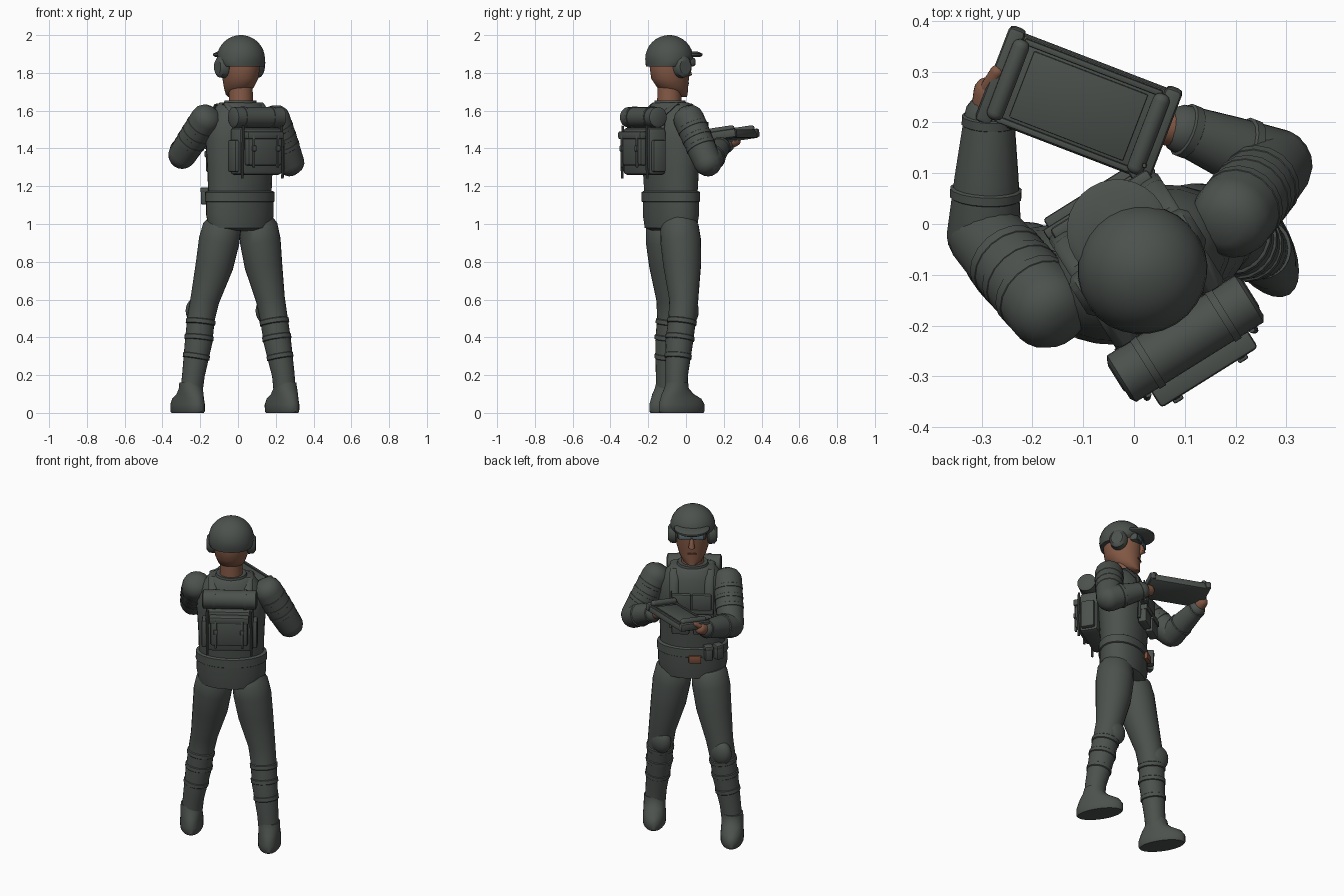
import bpy, bmesh
from math import cos, sin, pi, radians
from mathutils import Vector as V, Matrix

if "Cube" in bpy.data.objects:
    bpy.data.objects.remove(bpy.data.objects["Cube"])


def material(name, r, g, b):
    m = bpy.data.materials.new(name)
    m.use_nodes = True
    m.diffuse_color = (r, g, b, 1)
    bsdf = m.node_tree.nodes["Principled BSDF"]
    bsdf.inputs["Base Color"].default_value = (r, g, b, 1)
    bsdf.inputs["Roughness"].default_value = 0.8
    return m


CLOTH = material("grey_green", 0.072, 0.083, 0.075)
SKIN = material("skin", 0.23, 0.10, 0.06)
LENS = material("lens_blue", 0.11, 0.17, 0.2)
LEATHER = material("leather_brown", 0.2, 0.075, 0.04)
LIPS = material("lips", 0.12, 0.04, 0.03)

TURN = Matrix.Rotation(radians(32), 4, "Z")
BODY = Matrix.Translation((0.01, -0.08, 0)) @ TURN
FORWARD = TURN @ V((0, 1, 0))


def finish(name, bm, mat, matrix=Matrix()):
    bmesh.ops.recalc_face_normals(bm, faces=bm.faces)
    me = bpy.data.meshes.new(name)
    bm.to_mesh(me)
    bm.free()
    me.transform(matrix)
    me.materials.append(mat)
    ob = bpy.data.objects.new(name, me)
    bpy.context.collection.objects.link(ob)
    return ob


def loft(name, mat, rings, matrix=Matrix()):
    bm = bmesh.new()
    loops = [[bm.verts.new(p) for p in ring] for ring in rings]
    n = len(loops[0])
    for a, b in zip(loops, loops[1:]):
        for i in range(n):
            j = (i + 1) % n
            bm.faces.new((a[i], a[j], b[j], b[i]))
    bm.faces.new(loops[0])
    bm.faces.new(loops[-1])
    return finish(name, bm, mat, matrix)


def column(name, mat, rows, matrix=BODY, n=28):
    # rows: height, half width, half depth, forward shift
    return loft(name, mat, [[V((a * cos(2 * pi * i / n), s + b * sin(2 * pi * i / n), z))
                             for i in range(n)] for z, a, b, s in rows], matrix)


def tube(name, mat, pts, radii, matrix=Matrix(), ref=(1, 0, 0), flat=1, n=18):
    pts, rings = [V(p) for p in pts], []
    for k, (p, r) in enumerate(zip(pts, radii)):
        t = (pts[min(k + 1, len(pts) - 1)] - pts[max(k - 1, 0)]).normalized()
        u = (V(ref) - t * t.dot(V(ref))).normalized()
        v = t.cross(u)
        rings.append([p + u * r * cos(2 * pi * i / n) + v * r * flat * sin(2 * pi * i / n)
                      for i in range(n)])
    return loft(name, mat, rings, matrix)


def limb(name, mat, a, b, ra, rb):
    # straight tapered segment with domed ends
    a, b = V(a), V(b)
    d = (b - a).normalized()
    pts = [a + d * ra * k for k in (-0.8, -0.6, -0.3)] + [a, (a + b) / 2, b]
    pts += [b + d * rb * k for k in (0.35, 0.65, 0.85)]
    rad = [ra * 0.4, ra * 0.75, ra * 0.95, ra, (ra + rb) * 0.51, rb, rb * 0.93, rb * 0.72, rb * 0.35]
    return tube(name, mat, pts, rad, ref=(0.3, 0.9, 0.2))


def cuff(name, a, b, f, r, half=0.012):
    a, b = V(a), V(b)
    d, c = (b - a).normalized(), a.lerp(b, f)
    tube(name, CLOTH, [c - d * half, c - d * half * 0.7, c + d * half * 0.7, c + d * half],
         [r - 0.006, r, r, r - 0.006], ref=(0.3, 0.9, 0.2))


def box(name, mat, loc, size, matrix=BODY, bevel=0.008, rot=0):
    bm = bmesh.new()
    bmesh.ops.create_cube(bm, size=1)
    bmesh.ops.scale(bm, vec=size, verts=bm.verts)
    if bevel:
        bmesh.ops.bevel(bm, geom=bm.edges[:], offset=bevel, segments=2, affect="EDGES", profile=0.5)
    return finish(name, bm, mat, matrix @ Matrix.Translation(loc) @ Matrix.Rotation(rot, 4, "Z"))


def ball(name, mat, loc, size, matrix=BODY):
    bm = bmesh.new()
    bmesh.ops.create_uvsphere(bm, u_segments=20, v_segments=12, radius=1)
    bmesh.ops.scale(bm, vec=size, verts=bm.verts)
    return finish(name, bm, mat, matrix @ Matrix.Translation(loc))


# torso, belt and neck
column("torso", CLOTH, [(0.965, .13, .085, 0), (0.98, .182, .118, 0), (1.05, .196, .127, 0),
       (1.165, .194, .128, 0), (1.17, .183, .122, 0), (1.3, .187, .132, 0), (1.44, .196, .14, 0),
       (1.53, .188, .132, 0), (1.59, .16, .115, 0), (1.635, .125, .095, 0), (1.642, .115, .085, 0)])
column("belt", CLOTH, [(1.115, .194, .126, 0), (1.12, .201, .134, 0), (1.168, .2, .134, 0), (1.174, .19, .126, 0)])
column("neck", SKIN, [(1.6, .066, .066, -.01), (1.74, .062, .062, -.01)])
column("collar", CLOTH, [(1.61, .1, .085, -.005), (1.655, .085, .08, -.005), (1.655, .07, .068, -.005)])

# head and face
column("head", SKIN, [(1.672, .025, .025, .07), (1.685, .052, .05, .045), (1.72, .076, .083, .012),
       (1.77, .092, .103, -.005), (1.83, .1, .11, -.006), (1.9, .1, .108, -.006)])
tube("nose", SKIN, [(0, .092, 1.85), (0, .108, 1.82), (0, .112, 1.795), (0, .095, 1.785)],
     [.009, .013, .018, .01], BODY, n=10)
box("mouth", LIPS, (0, .09, 1.745), (.05, .018, .012), bevel=.004)

# helmet with brim, goggles and ear cups
column("helmet", CLOTH, [(1.835, .115, .09, -.04), (1.85, .126, .107, -.026), (1.875, .128, .126, -.012)]
       + [(1.875 + .125 * sin(k * pi / 16), .128 * cos(k * pi / 16), .128 * cos(k * pi / 16), -.01)
          for k in range(1, 8)] + [(2.0, .008, .008, -.01)])
column("helmet_brim", CLOTH, [(1.885, .09, .09, .08), (1.892, .1, .1, .08), (1.902, .1, .1, .08), (1.912, .085, .085, .07)])
box("goggle_frame", CLOTH, (0, .084, 1.858), (.165, .05, .05), bevel=.016)
for s in (-1, 1):
    box("goggle_lens", LENS, (s * .038, .108, 1.857), (.062, .009, .03), bevel=.003)
    tube("ear_cup", CLOTH, [(s * x, .005, 1.832) for x in (.085, .095, .125, .138)],
         [.05, .06, .056, .04], BODY, ref=(0, 0, 1), flat=.85)

# legs, knee guards, bands and boots
LEGS = {
    "right": [(.1, -.04, 1.005), (.108, -.035, .985), (.118, -.028, .91), (.135, -.02, .78), (.172, -.012, .6),
              (.19, -.02, .5), (.208, -.035, .38), (.24, -.05, .2), (.25, -.05, .08)],
    "left": [(-.08, -.11, 1.005), (-.084, -.11, .985), (-.1, -.105, .91), (-.125, -.095, .78), (-.175, -.08, .6),
             (-.196, -.08, .5), (-.208, -.09, .38), (-.236, -.1, .2), (-.25, -.1, .08)]}
for side, path in LEGS.items():
    tube(side + "_leg", CLOTH, path, [.09, .102, .108, .1, .077, .073, .073, .06, .058], ref=TURN @ V((1, 0, 0)), n=24)
    knee = V(path[4]).lerp(V(path[5]), .6) + FORWARD * .045
    ball(side + "_knee_guard", CLOTH, knee, (.066, .046, .075), Matrix())
    for a, b, f, r in ((5, 6, .15, .079), (5, 6, .85, .078), (6, 7, .45, .072)):
        cuff(side + "_leg_band", path[a], path[b], f, r, .015)
    foot = V((path[-1][0], path[-1][1], 0)) + FORWARD * .032
    column(side + "_boot", CLOTH, [(0, .06, .13, 0), (.008, .065, .137, 0), (.045, .066, .137, 0), (.075, .063, .122, -.005),
           (.1, .062, .092, -.025), (.13, .062, .066, -.032), (.16, .06, .06, -.03)], Matrix.Translation(foot) @ TURN)

# arms: shoulder, elbow, wrist, hand
ARMS = {"right": [(.195, .015, 1.555), (.278, .115, 1.325), (.1, .185, 1.41), (.05, .19, 1.428)],
        "left": [(-.17, -.165, 1.555), (-.295, -.02, 1.365), (-.285, .21, 1.425), (-.283, .26, 1.445)]}
for side, (sh, el, wr, hand) in ARMS.items():
    limb(side + "_upper_arm", CLOTH, sh, el, .082, .074)
    limb(side + "_forearm", CLOTH, el, wr, .074, .05)
    limb(side + "_hand", SKIN, wr, hand, .036, .033)
    for f in (.2, .42, .62):
        cuff(side + "_sleeve_band", sh, el, f, .084 - .006 * f, .014)
    cuff(side + "_sleeve_cuff", el, wr, .35, .071)
    cuff(side + "_wrist_cuff", el, wr, .97, .054)
limb("left_thumb", SKIN, (-.288, .265, 1.46), (-.27, .3, 1.485), .016, .013)

# handheld tablet with end grips and raised rim
PAD = Matrix.Translation((-.108, .235, 1.462)) @ Matrix.Rotation(radians(-21), 4, "Z") @ Matrix.Rotation(radians(8), 4, "X")
box("tablet_body", CLOTH, (0, 0, 0), (.35, .185, .036), PAD)
box("tablet_screen", CLOTH, (0, 0, .02), (.24, .14, .008), PAD, .002)
for s in (-1, 1):
    box("tablet_rim", CLOTH, (0, s * .082, .02), (.29, .012, .012), PAD, .003)
    box("tablet_end", CLOTH, (s * .165, 0, .008), (.035, .2, .045), PAD, .01)
    limb("tablet_grip", CLOTH, PAD @ V((s * .148, -.07, .034)), PAD @ V((s * .148, .07, .034)), .017, .017)

# backpack with pocket, lid, bed roll, frame and straps
box("backpack", CLOTH, (0, -.165, 1.385), (.27, .11, .25), bevel=.02)
box("pack_pocket", CLOTH, (0, -.23, 1.395), (.21, .05, .17), bevel=.012)
box("pocket_lid", CLOTH, (0, -.235, 1.47), (.225, .055, .04), bevel=.008)
tube("bed_roll", CLOTH, [(x, -.172, 1.565) for x in (-.155, -.148, .148, .155)], [.042, .054, .054, .042],
     BODY, ref=(0, 0, 1), n=24)
for s in (-1, 1):
    box("pack_strap", CLOTH, (s * .075, -.258, 1.385), (.014, .012, .17), bevel=.003)
    box("pack_buckle", CLOTH, (s * .075, -.263, 1.4), (.022, .014, .03), bevel=.004)
    box("side_pocket", CLOTH, (s * .14, -.165, 1.36), (.035, .08, .17), bevel=.012)
    tube("pack_frame", CLOTH, [(s * .12, -.225, 1.52), (s * .125, -.23, 1.35), (s * .125, -.225, 1.24)], [.007] * 3, BODY, n=8)
    tube("roll_strap", CLOTH, [(s * x, -.172, 1.565) for x in (.08, .095)], [.058] * 2, BODY, ref=(0, 0, 1))
    # shoulder harness
    tube("shoulder_strap", CLOTH, [(s * .1, .128, 1.3), (s * .1, .132, 1.45), (s * .1, .115, 1.57), (s * .1, .06, 1.628),
         (s * .1, -.04, 1.635), (s * .1, -.11, 1.58), (s * .1, -.13, 1.45)], [.026] * 7, BODY, flat=.4, n=10)
    box("chest_pouch", CLOTH, (s * .06, .145, 1.33), (.1, .05, .11), bevel=.01)
    box("pouch_flap", CLOTH, (s * .06, .15, 1.37), (.106, .052, .035), bevel=.006)
    box("chest_plate", CLOTH, (s * .058, .137, 1.465), (.11, .03, .1), bevel=.008)

# belt and chest gear
box("chest_strap", CLOTH, (0, .147, 1.41), (.25, .022, .025), bevel=.005)
box("radio", CLOTH, (.1, .16, 1.44), (.045, .035, .08))
tube("radio_aerial", CLOTH, [(.112, .16, 1.47), (.112, .16, 1.54)], [.006, .004], BODY, n=8)
box("belt_case", LEATHER, (-.02, .137, 1.11), (.07, .022, .045), bevel=.005)
for x, y, turn in ((-.095, .125, .3), (-.15, .1, .7)):
    box("belt_pouch", CLOTH, (x, y, 1.145), (.045, .045, .085), rot=turn)
    box("belt_pouch_lid", CLOTH, (x, y, 1.18), (.05, .05, .025), bevel=.006, rot=turn)

# smooth shading with sharp creases
for ob in bpy.context.collection.objects:
    if ob.type == "MESH" and ob.data.materials and ob.data.materials[0] in (CLOTH, SKIN, LENS, LEATHER, LIPS):
        ob.select_set(True)
        bpy.context.view_layer.objects.active = ob
bpy.ops.object.shade_smooth_by_angle(angle=radians(40))
